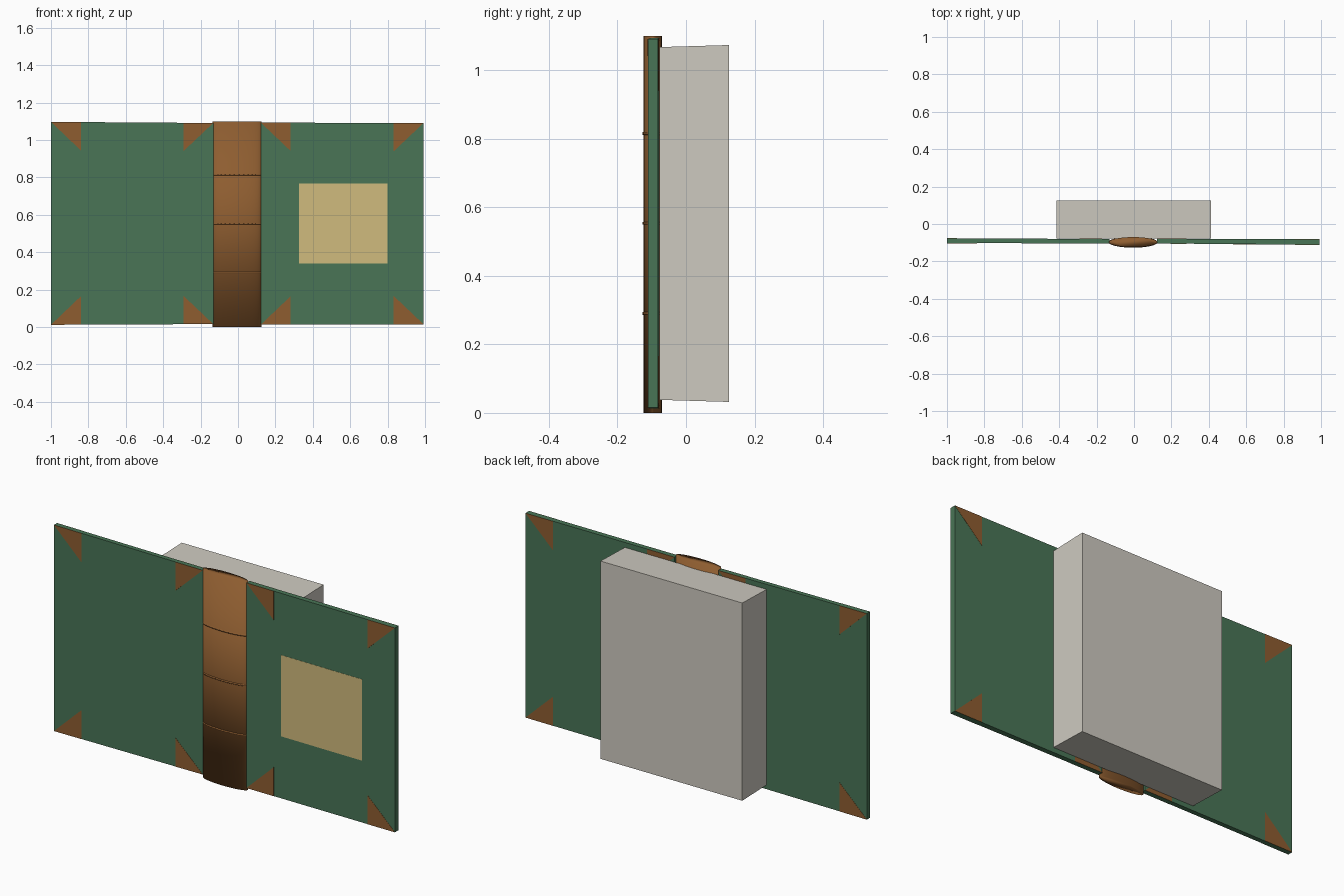
import bpy, bmesh, math

if "Cube" in bpy.data.objects:
    bpy.data.objects.remove(bpy.data.objects["Cube"])

def mat(name, rgb):
    """Flat material from an sRGB 0-255 colour."""
    m = bpy.data.materials.new(name)
    lin = [((c / 255 + 0.055) / 1.055) ** 2.4 for c in rgb]
    m.diffuse_color = (*lin, 1)
    m.use_nodes = True
    m.node_tree.nodes["Principled BSDF"].inputs["Base Color"].default_value = m.diffuse_color
    return m

GREEN = mat("green cloth", (73, 117, 86))
BROWN = mat("brown leather", (142, 93, 48))
PAPER = mat("grey paper", (206, 202, 192))
LABEL = mat("tan label", (208, 187, 125))

def prism(name, front, back, material):
    """Solid between two matching outlines, each a list of (x, y, z)."""
    bm = bmesh.new()
    a = [bm.verts.new(p) for p in front]
    b = [bm.verts.new(p) for p in back]
    bm.faces.new(a)
    bm.faces.new(b[::-1])
    for i in range(len(a)):
        j = (i + 1) % len(a)
        bm.faces.new((a[j], a[i], b[i], b[j]))
    bmesh.ops.recalc_face_normals(bm, faces=bm.faces)
    me = bpy.data.meshes.new(name)
    bm.to_mesh(me)
    bm.free()
    me.materials.append(material)
    ob = bpy.data.objects.new(name, me)
    bpy.context.collection.objects.link(ob)
    return ob

def plate(name, outline, y0, y1, material):
    """Thin plate from an (x, z) outline, y0 and y1 as functions of x."""
    return prism(name, [(x, y0(x), z) for x, z in outline],
                 [(x, y1(x), z) for x, z in outline], material)

def lerp(xa, va, xb, vb):
    return lambda x: va + (vb - va) * (x - xa) / (xb - xa)

# Covers: side, inner x, outer x, front y (inner, outer), back y, bottom z, top z
COVERS = [
    ("left", -0.132, -1.0, (-0.104, -0.102), (-0.08, -0.077), (0.016, 0.012), (1.091, 1.097)),
    ("right", 0.122, 0.992, (-0.104, -0.111), (-0.079, -0.082), (0.013, 0.015), (1.093, 1.091)),
]
T = 0.001
for side, xi, xo, fy, by, zb, zt in COVERS:
    front = lerp(xi, fy[0], xo, fy[1])
    back = lerp(xi, by[0], xo, by[1])
    low = lerp(xi, zb[0], xo, zb[1])
    high = lerp(xi, zt[0], xo, zt[1])
    board = [(xi, low(xi)), (xo, low(xo)), (xo, high(xo)), (xi, high(xi))]
    plate(side + "_cover", board, front, back, GREEN)

    # Leather corners on both faces of the board
    s = 1 if xo > xi else -1
    for end, x0, x1 in (("inner", xi, xi + s * 0.16), ("outer", xo, xo - s * 0.16)):
        for level, edge, d in (("lower", low, 1), ("upper", high, -1)):
            tri = [(x0, edge(x0)), (x1, edge(x1)), (x1, edge(x1) + d * 0.152)]
            name = f"{side}_{end}_{level}_corner"
            plate(name + "_front", tri, lambda x: front(x) - T, front, BROWN)
            plate(name + "_back", tri, back, lambda x: back(x) + T, BROWN)

    # Title plate on the right cover
    if side == "right":
        rect = [(0.325, 0.34), (0.80, 0.34), (0.80, 0.768), (0.325, 0.768)]
        plate("title_plate", rect, lambda x: front(x) - T, front, LABEL)

# Page block, slightly flared to the back
def rect(x0, x1, y, z0, z1):
    return [(x0, y, z0), (x1, y, z0), (x1, y, z1), (x0, y, z1)]
prism("page_block", rect(-0.415, 0.411, -0.078, 0.038, 1.067),
      rect(-0.415, 0.411, 0.125, 0.032, 1.073), PAPER)

# Rounded spine, shaded smooth across its ends
def ellipse(z, rx, ry, n=32):
    return [(-0.005 + rx * math.cos(2 * math.pi * i / n),
             -0.097 + ry * math.sin(2 * math.pi * i / n), z) for i in range(n)]
spine = prism("spine", ellipse(0, 0.13, 0.027), ellipse(1.1, 0.13, 0.027), BROWN)
spine.data.shade_smooth()

# Raised bands around the spine
for i, z in enumerate((0.29, 0.553, 0.815)):
    band = prism(f"spine_band_{i + 1}", ellipse(z - 0.004, 0.131, 0.0295),
                 ellipse(z + 0.004, 0.131, 0.0295), BROWN)
    band.data.shade_smooth()
